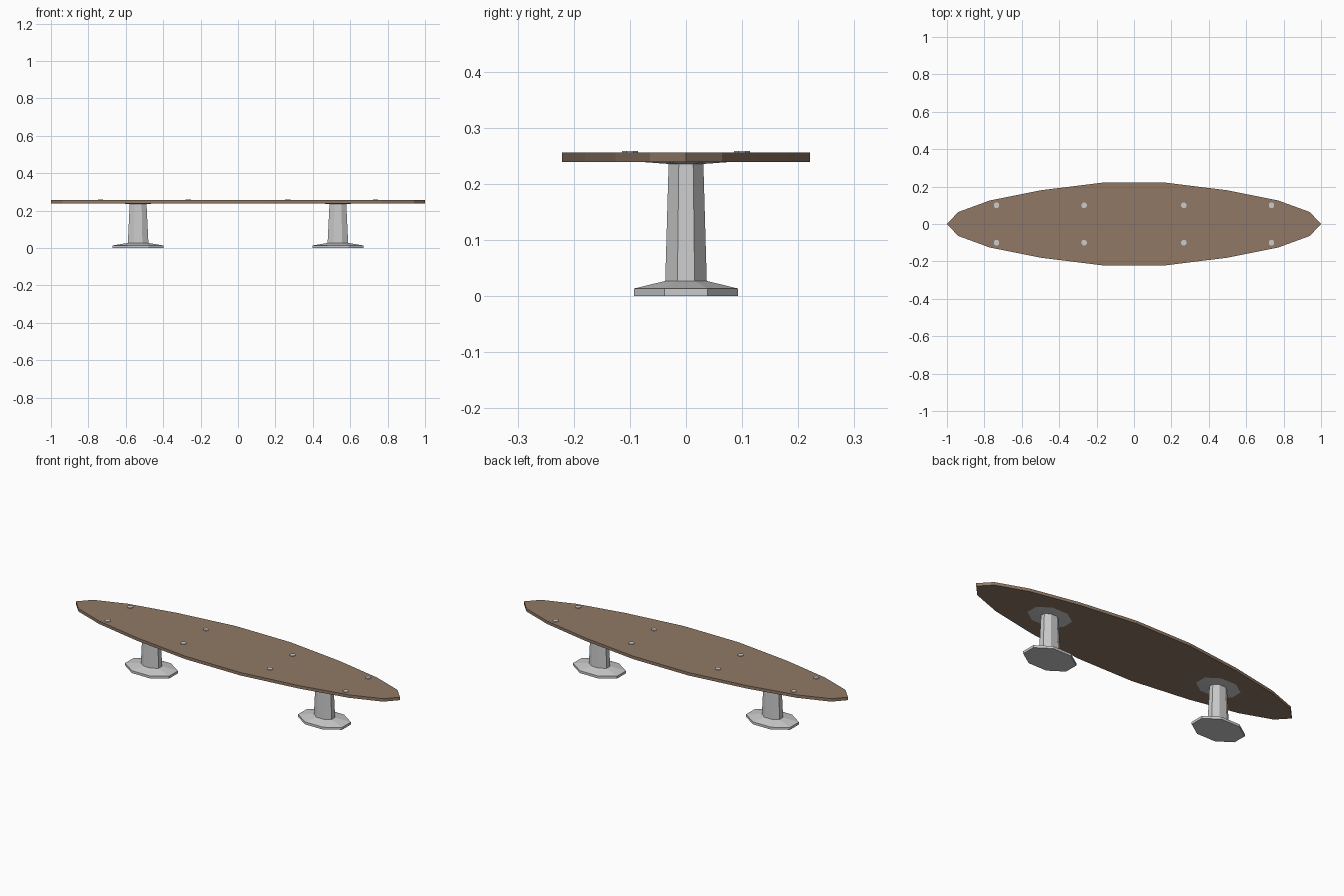
import bpy, bmesh
from math import cos, sin, pi

if "Cube" in bpy.data.objects:
    bpy.data.objects.remove(bpy.data.objects["Cube"])

DECK_BOTTOM, DECK_TOP = 0.239, 0.2555


def make_object(name, bm, location=(0, 0, 0), material=None):
    bmesh.ops.recalc_face_normals(bm, faces=bm.faces)
    mesh = bpy.data.meshes.new(name)
    bm.to_mesh(mesh)
    bm.free()
    obj = bpy.data.objects.new(name, mesh)
    obj.location = location
    bpy.context.collection.objects.link(obj)
    if material:
        mesh.materials.append(material)
    return obj


def loft(bm, rings):
    """Skin a stack of equal-length point rings and cap both ends."""
    loops = [[bm.verts.new(p) for p in ring] for ring in rings]
    n = len(loops[0])
    for a, b in zip(loops, loops[1:]):
        for i in range(n):
            j = (i + 1) % n
            bm.faces.new((a[i], a[j], b[j], b[i]))
    bm.faces.new(loops[0][::-1])
    bm.faces.new(loops[-1])


def octagon(half_x, half_y, z):
    """Octagon with flat sides at the given half extents."""
    k = 1 / cos(pi / 8)
    angles = [pi / 8 + i * pi / 4 for i in range(8)]
    return [(half_x * k * cos(a), half_y * k * sin(a), z) for a in angles]


wood = bpy.data.materials.new("wood")
wood.diffuse_color = (0.28, 0.19, 0.13, 1)
wood.use_nodes = True
wood.node_tree.nodes["Principled BSDF"].inputs["Base Color"].default_value = wood.diffuse_color

# Deck: pointed oval outline, mirrored from one quarter
quarter = [(0.94, 0.064), (0.77, 0.126), (0.5, 0.18), (0.17, 0.221)]
upper = [(1, 0)] + quarter + [(-x, y) for x, y in reversed(quarter)] + [(-1, 0)]
outline = upper + [(x, -y) for x, y in reversed(upper[1:-1])]
bm = bmesh.new()
loft(bm, [[(x, y, z) for x, y in outline] for z in (DECK_BOTTOM, DECK_TOP)])
make_object("deck", bm, material=wood)

# Pedestals: wide foot, tapered octagonal column, flared mounting plate
profile = [(0.136, 0.0925, 0), (0.136, 0.0925, 0.0135), (0.055, 0.037, 0.027),
           (0.045, 0.031, 0.2355), (0.124, 0.085, 0.2395)]
for side, label in ((-1, "left"), (1, "right")):
    bm = bmesh.new()
    loft(bm, [octagon(*p) for p in profile])
    make_object(label + "_pedestal", bm, (side * 0.534, 0, 0))

# Bolt heads: two rows of low discs on the deck
for x in (-0.735, -0.267, 0.267, 0.735):
    for y in (-0.1, 0.1):
        bm = bmesh.new()
        loft(bm, [octagon(0.0145, 0.0145, z) for z in (0, 0.0055)])
        make_object("bolt_head", bm, (x, y, DECK_TOP - 0.002))
